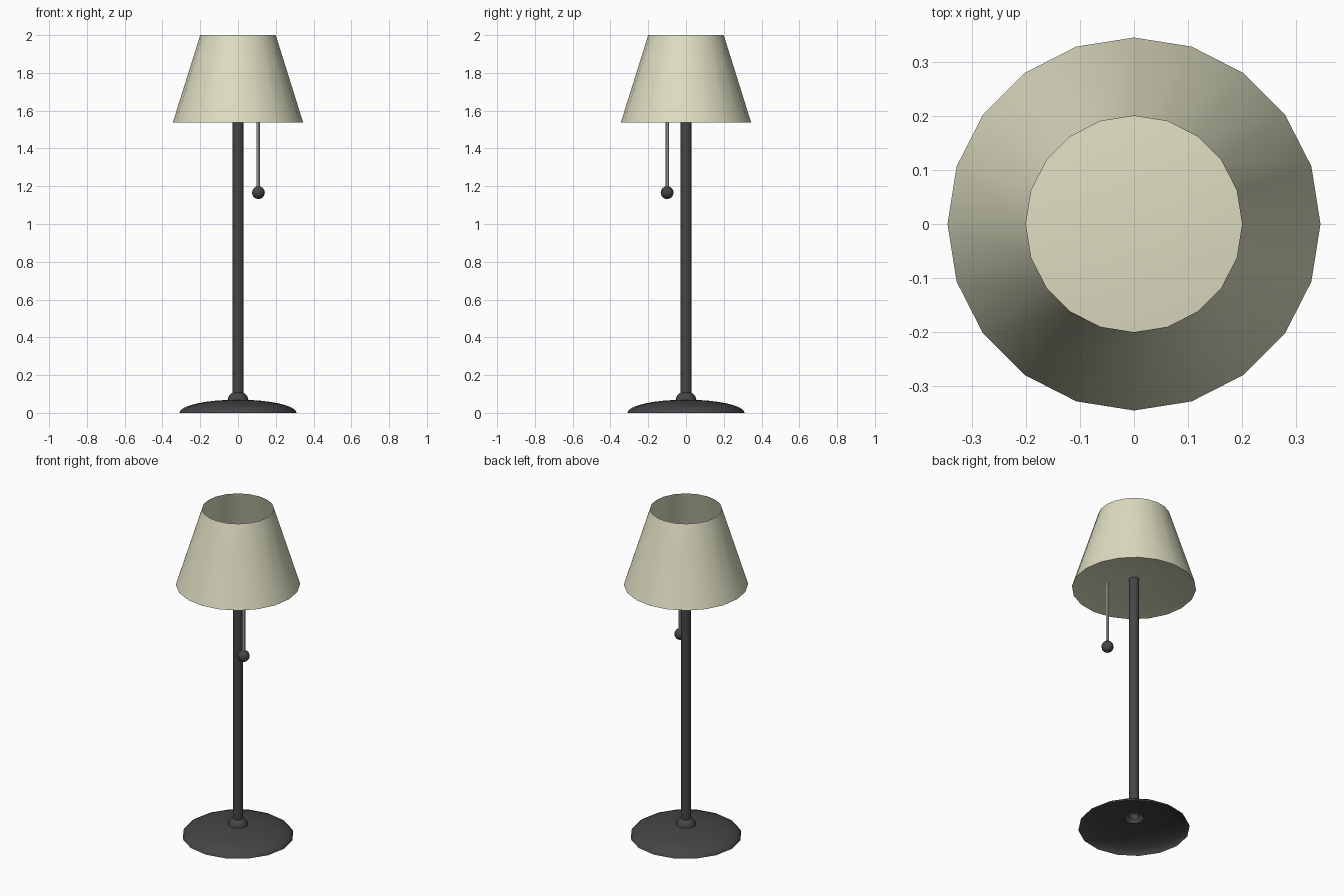
import bpy, math

if "Cube" in bpy.data.objects:
    bpy.data.objects.remove(bpy.data.objects["Cube"])


def material(name, rgb):
    m = bpy.data.materials.new(name)
    m.diffuse_color = (*rgb, 1)
    m.use_nodes = True
    m.node_tree.nodes["Principled BSDF"].inputs["Base Color"].default_value = m.diffuse_color
    return m


cream = material("cream fabric", (0.73, 0.73, 0.54))
dark = material("dark metal", (0.06, 0.06, 0.062))
grey = material("light grey cord", (0.55, 0.55, 0.55))


def lathe(name, profile, sides, mat, centre=(0, 0), angle=40):
    """Spin (radius, z) points round a vertical axis; radius 0 makes a pole."""
    verts, rings, faces = [], [], []
    for r, z in profile:
        n = 1 if r < 1e-6 else sides
        rings.append([len(verts) + i for i in range(n)])
        for i in range(n):
            a = math.tau * i / sides
            verts.append((centre[0] + r * math.cos(a), centre[1] + r * math.sin(a), z))
    for lo, hi in zip(rings, rings[1:]):
        for i in range(sides):
            j = (i + 1) % sides
            if len(lo) == 1:
                faces.append((lo[0], hi[j], hi[i]))
            elif len(hi) == 1:
                faces.append((lo[i], lo[j], hi[0]))
            else:
                faces.append((lo[i], lo[j], hi[j], hi[i]))
    me = bpy.data.meshes.new(name)
    me.from_pydata(verts, [], faces)
    me.materials.append(mat)
    ob = bpy.data.objects.new(name, me)
    bpy.context.collection.objects.link(ob)
    bpy.ops.object.select_all(action='DESELECT')
    ob.select_set(True)
    bpy.context.view_layer.objects.active = ob
    bpy.ops.object.shade_smooth_by_angle(angle=math.radians(angle))
    return ob


def arc(rx, rz, z0, start, end, steps):
    """Elliptical profile between two elevation angles in degrees."""
    pts = []
    for i in range(steps + 1):
        t = math.radians(start + (end - start) * i / steps)
        pts.append((rx * math.cos(t), z0 + rz * math.sin(t)))
    return pts


# lampshade: flared wall, open top, with a shallow cone diffuser underneath
lathe("lampshade", [(0.345, 1.537), (0.2, 2.0)], 20, cream)
lathe("diffuser", [(0, 1.60), (0.345, 1.537)], 20, cream)

# hollow domed base with a hole under the collar
lathe("base", arc(0.31, 0.07, 0, 0, 80, 7), 16, dark, angle=60)

# rounded collar, open below
lathe("collar", arc(0.056, 0.056, 0.06, 0, 65, 4), 16, dark)

# pole
lathe("pole", [(0.029, 0.07), (0.029, 1.593)], 16, dark)

# pull cord and its ball
lathe("pull_cord", [(0.0095, 1.18), (0.0095, 1.575)], 8, grey, (0.108, -0.1))
lathe("pull_ball", arc(0.034, 0.034, 1.166, -90, 90, 8), 12, dark, (0.108, -0.1))
